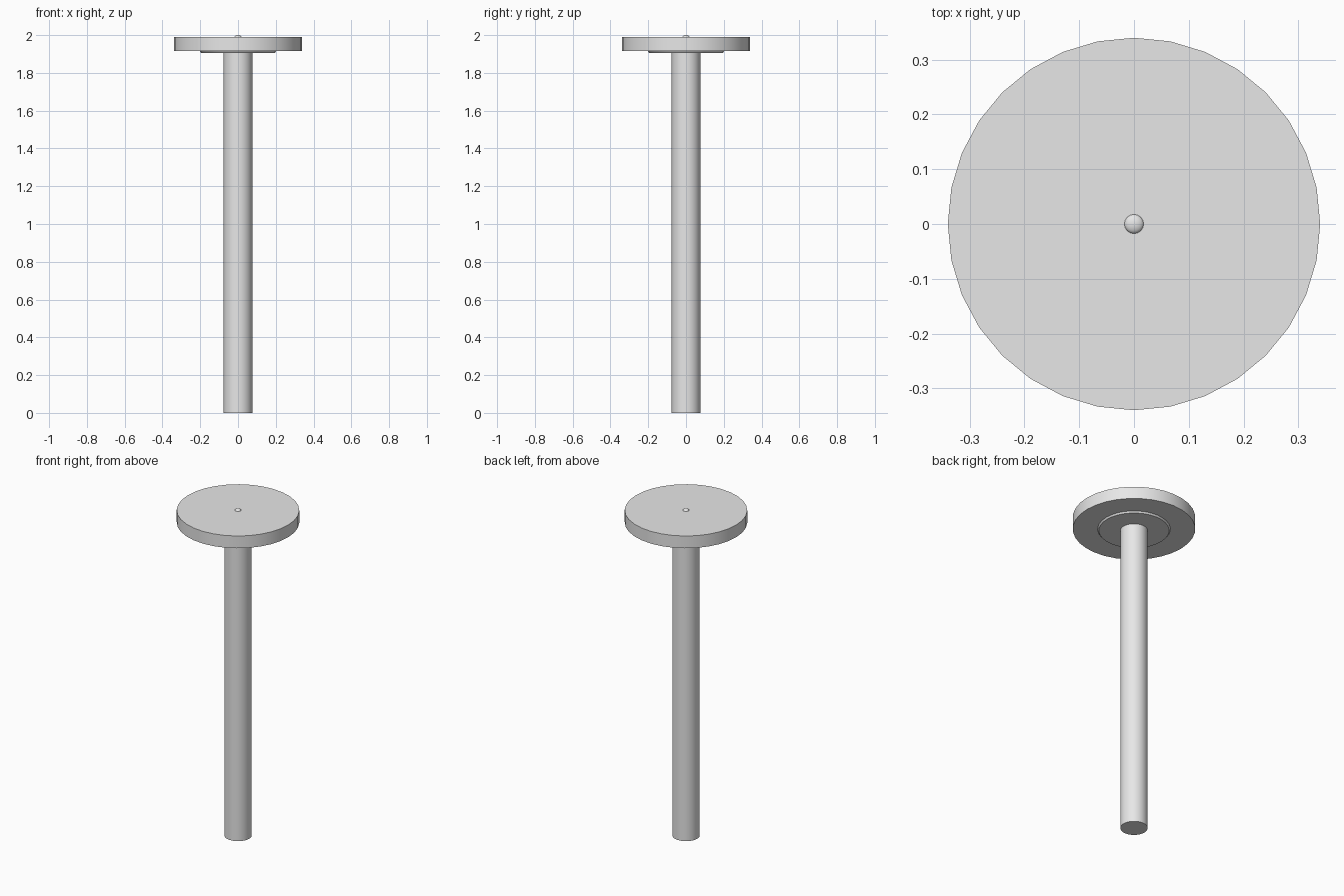
import bpy
import math

cube = bpy.data.objects.get("Cube")
if cube:
    bpy.data.objects.remove(cube, do_unlink=True)

grey = bpy.data.materials.new("plain_grey")
grey.use_nodes = True
colour = (0.8, 0.8, 0.8, 1)
grey.diffuse_color = colour
grey.node_tree.nodes["Principled BSDF"].inputs["Base Color"].default_value = colour


def round_part(name, bottom, top, r_bottom, r_top, sides=32):
    """Upright cylinder or cone frustum between two heights."""
    bpy.ops.mesh.primitive_cone_add(
        vertices=sides, radius1=r_bottom, radius2=r_top,
        depth=top - bottom, location=(0, 0, (bottom + top) / 2))
    obj = bpy.context.object
    obj.name = name
    obj.data.materials.append(grey)
    bpy.ops.object.shade_smooth_by_angle(angle=math.radians(30))
    return obj


# Long round shaft
round_part("shaft", 0, 1.915, 0.076, 0.076)
# Thin tapered collar under the head
round_part("collar", 1.906, 1.92, 0.195, 0.205)
# Flat round head
round_part("head_disc", 1.916, 1.991, 0.34, 0.34)

# Small rounded bump in the middle of the head
bpy.ops.mesh.primitive_uv_sphere_add(
    segments=16, ring_count=8, radius=1, location=(0, 0, 1.99))
bump = bpy.context.object
bump.name = "centre_bump"
bump.scale = (0.018, 0.018, 0.01)
bump.data.materials.append(grey)
bpy.ops.object.shade_smooth_by_angle(angle=math.radians(60))
